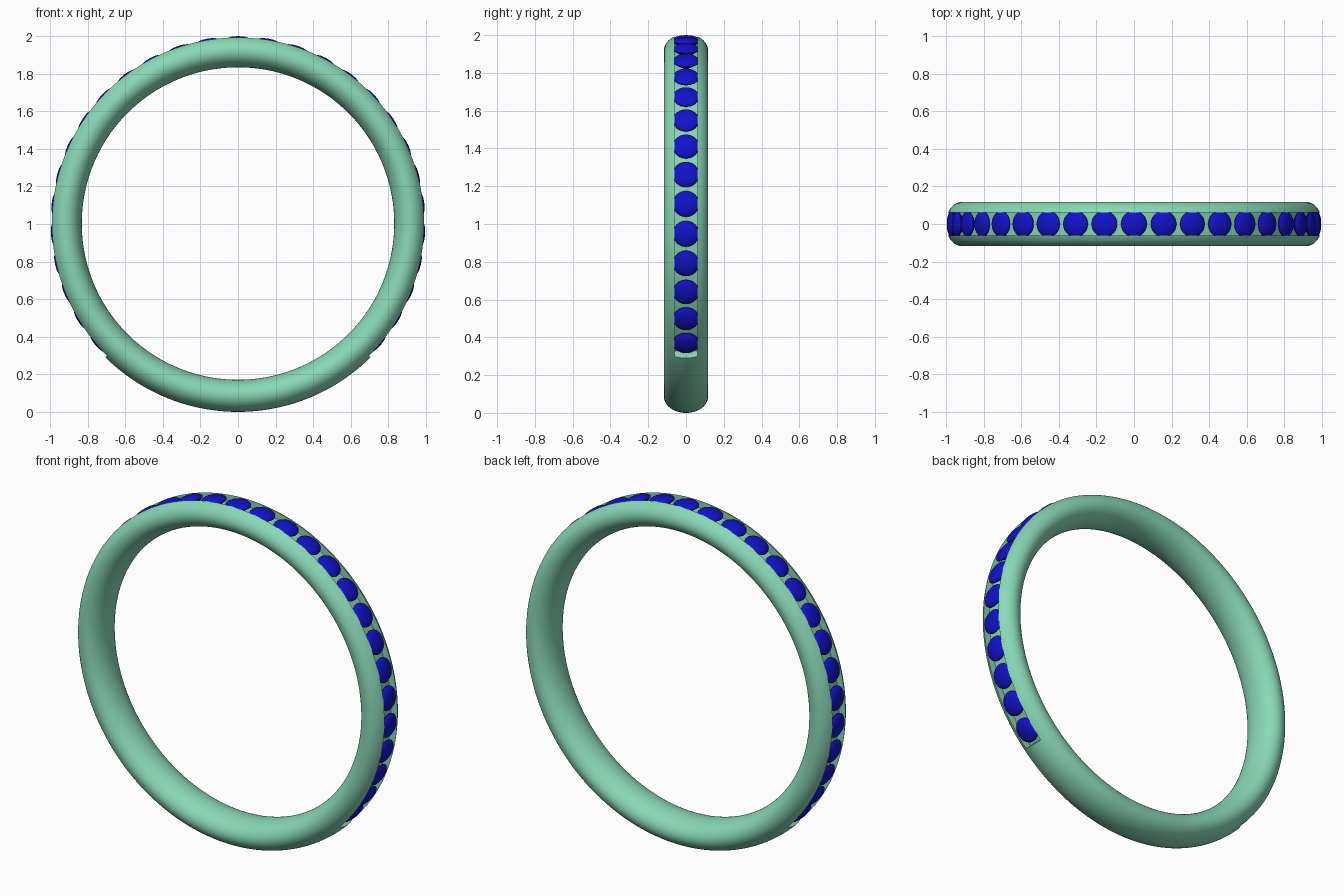
import bpy, bmesh
from math import sin, cos, pi, radians
from mathutils import Matrix

if "Cube" in bpy.data.objects:
    bpy.data.objects.remove(bpy.data.objects["Cube"])

CZ = 1.0025                 # height of the ring centre
BAND_R, THICK, WIDTH = 0.917, 0.0855, 0.117
CHANNEL_HALF, CHANNEL_FLOOR = 0.06, 0.95
STONE_TOP, STEP, SIDE_COUNT = 0.9975, radians(9.32), 14


def material(name, color):
    m = bpy.data.materials.new(name)
    m.diffuse_color = color
    m.use_nodes = True
    m.node_tree.nodes["Principled BSDF"].inputs["Base Color"].default_value = m.diffuse_color
    return m


def add_object(name, bm, mat=None):
    bmesh.ops.recalc_face_normals(bm, faces=bm.faces)
    mesh = bpy.data.meshes.new(name)
    bm.to_mesh(mesh)
    bm.free()
    if mat:
        mesh.materials.append(mat)
    ob = bpy.data.objects.new(name, mesh)
    bpy.context.collection.objects.link(ob)
    return ob


def smooth(ob, angle):
    bpy.ops.object.select_all(action='DESELECT')
    ob.select_set(True)
    bpy.context.view_layer.objects.active = ob
    bpy.ops.object.shade_smooth_by_angle(angle=radians(angle))


def sweep(profile, a0, a1, steps, closed):
    """Sweep a closed (radius, y) profile around the y axis."""
    bm = bmesh.new()
    n = len(profile)
    count = steps if closed else steps + 1
    rings = []
    for i in range(count):
        a = a0 + (a1 - a0) * i / steps
        rings.append([bm.verts.new((r * cos(a), y, CZ + r * sin(a))) for r, y in profile])
    for i in range(steps):
        p, q = rings[i], rings[(i + 1) % count]
        for j in range(n):
            k = (j + 1) % n
            bm.faces.new((p[j], p[k], q[k], q[j]))
    if not closed:
        bm.faces.new(rings[0])
        bm.faces.new(rings[-1])
    return bm


mint = material("mint_metal", (0.25, 0.68, 0.47, 1))
blue = material("blue_stone", (0.006, 0.006, 0.6, 1))

# Band with an oval cross-section
oval = [(BAND_R + THICK * cos(2 * pi * i / 48), WIDTH * sin(2 * pi * i / 48)) for i in range(48)]
band = add_object("band", sweep(oval, -pi / 2, 1.5 * pi, 180, True), mint)

# Stone channel cut into the upper three quarters
w = CHANNEL_HALF
box = [(CHANNEL_FLOOR, -w), (1.1, -w), (1.1, w), (CHANNEL_FLOOR, w)]
cutter = add_object("channel_cutter", sweep(box, radians(-45.3), radians(225.3), 150, False))
bpy.context.view_layer.objects.active = band
mod = band.modifiers.new("channel", 'BOOLEAN')
mod.operation, mod.solver, mod.object = 'DIFFERENCE', 'EXACT', cutter
bpy.ops.object.modifier_apply(modifier=mod.name)
bpy.data.objects.remove(cutter)
smooth(band, 35)

# One stone: low domed crown, girdle and pointed pavilion
bm = bmesh.new()
profile = [(0, 0, 0), (0.03, 0, -0.002), (0.05, 0, -0.007), (0.063, 0, -0.014),
           (0.069, 0, -0.021), (0.069, 0, -0.026), (0, 0, -0.075)]
pts = [bm.verts.new(p) for p in profile]
edges = [bm.edges.new(pts[i:i + 2]) for i in range(len(pts) - 1)]
bmesh.ops.spin(bm, geom=pts + edges, cent=(0, 0, 0), axis=(0, 0, 1),
               angle=2 * pi, steps=24, use_duplicate=False)
bmesh.ops.remove_doubles(bm, verts=bm.verts, dist=0.0001)
stone = add_object("stone", bm, blue)
smooth(stone, 35)

# Row of stones along the channel, centred on the top
for k in range(-SIDE_COUNT, SIDE_COUNT + 1):
    ob = stone if k == -SIDE_COUNT else stone.copy()
    if ob is not stone:
        bpy.context.collection.objects.link(ob)
    ob.matrix_world = (Matrix.Translation((0, 0, CZ)) @ Matrix.Rotation(k * STEP, 4, 'Y')
                       @ Matrix.Translation((0, 0, STONE_TOP)))
